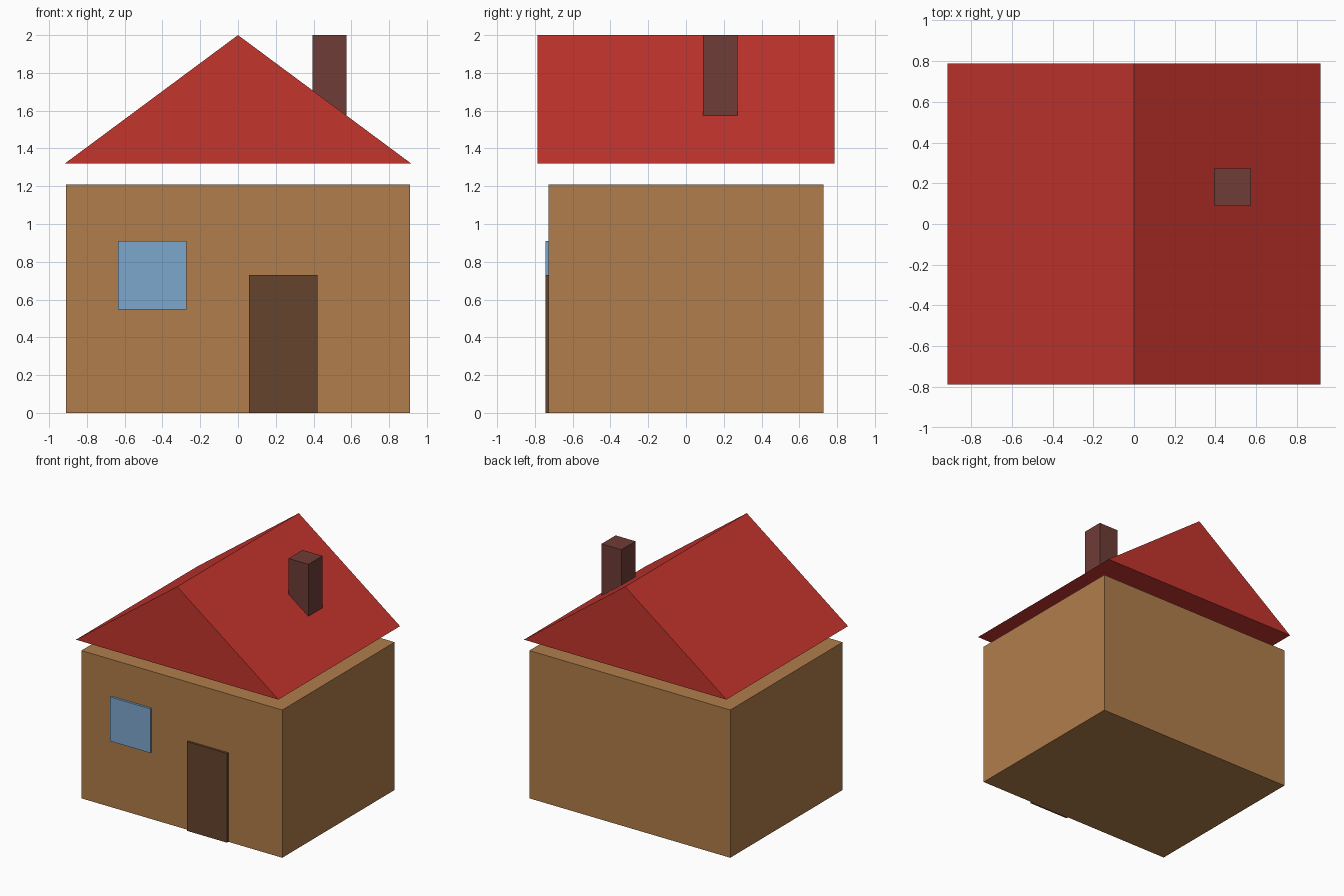
import bpy
import bmesh
from mathutils import Vector

default = bpy.data.objects.get("Cube")
if default:
    bpy.data.objects.remove(default, do_unlink=True)


def material(name, rgb):
    mat = bpy.data.materials.new(name)
    mat.use_nodes = True
    color = (*rgb, 1.0)
    mat.diffuse_color = color
    mat.node_tree.nodes["Principled BSDF"].inputs["Base Color"].default_value = color
    return mat


def add_object(name, bm, mat):
    bmesh.ops.recalc_face_normals(bm, faces=bm.faces)
    mesh = bpy.data.meshes.new(name)
    bm.to_mesh(mesh)
    bm.free()
    mesh.materials.append(mat)
    obj = bpy.data.objects.new(name, mesh)
    bpy.context.collection.objects.link(obj)
    return obj


def box(name, low, high, mat):
    """Axis-aligned box between two opposite corners."""
    low, high = Vector(low), Vector(high)
    bm = bmesh.new()
    bmesh.ops.create_cube(bm, size=1)
    bmesh.ops.scale(bm, vec=high - low, verts=bm.verts)
    bmesh.ops.translate(bm, vec=(low + high) / 2, verts=bm.verts)
    return add_object(name, bm, mat)


def prism(name, profile, half_depth, mat):
    """Extrude an x-z profile evenly along y."""
    bm = bmesh.new()
    face = bm.faces.new([bm.verts.new((x, -half_depth, z)) for x, z in profile])
    extruded = bmesh.ops.extrude_face_region(bm, geom=[face], use_keep_orig=True)
    moved = [v for v in extruded["geom"] if isinstance(v, bmesh.types.BMVert)]
    bmesh.ops.translate(bm, vec=(0, 2 * half_depth, 0), verts=moved)
    return add_object(name, bm, mat)


wall_tan = material("wall tan", (0.434, 0.205, 0.069))
roof_red = material("roof red", (0.55, 0.035, 0.027))
door_brown = material("door brown", (0.131, 0.058, 0.025))
window_blue = material("window blue", (0.202, 0.390, 0.610))
chimney_brown = material("chimney brown", (0.156, 0.045, 0.037))

# House body
WALL = 0.727
FRONT = -0.745
box("walls", (-0.91, -WALL, 0), (0.91, WALL, 1.21), wall_tan)

# Gable roof floating just above the walls
prism("roof", [(-0.917, 1.32), (0.917, 1.32), (0, 2)], 0.787, roof_red)

# Chimney rising from the left slope
box("chimney", (0.394, 0.091, 1.45), (0.574, 0.273, 2), chimney_brown)

# Door and window standing slightly proud of the front wall
box("door", (0.058, FRONT, 0), (0.421, -WALL + 0.01, 0.73), door_brown)
box("window", (-0.636, FRONT, 0.548), (-0.273, -WALL + 0.01, 0.91), window_blue)
